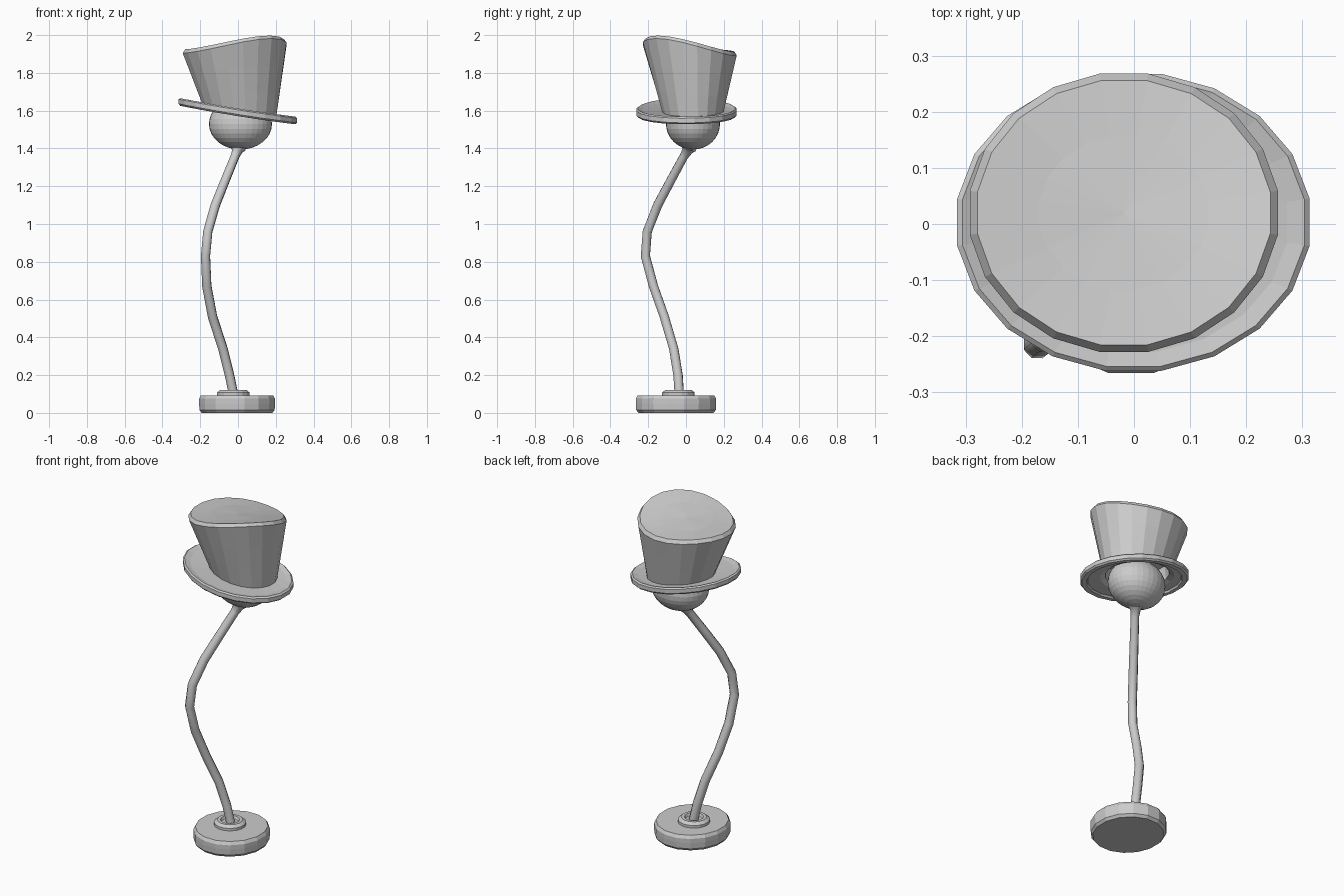
import bpy, bmesh
from math import sin, cos, tau, radians

if "Cube" in bpy.data.objects:
    bpy.data.objects.remove(bpy.data.objects["Cube"])


def ring(cx, cy, rx, ry, z, n=20):
    """Elliptical ring; z is a number or a height function of x, y."""
    pts = []
    for i in range(n):
        a = tau * (i + 0.5) / n
        x, y = cx + rx * cos(a), cy + ry * sin(a)
        pts.append((x, y, z(x, y) if callable(z) else z))
    return pts


def loft(name, rings):
    """Skin a list of rings (bottom to top) and close both ends."""
    bm = bmesh.new()
    loops = [[bm.verts.new(p) for p in r] for r in rings]
    n = len(loops[0])
    for a, b in zip(loops, loops[1:]):
        for i in range(n):
            j = (i + 1) % n
            bm.faces.new((a[i], a[j], b[j], b[i]))
    for end in (loops[0], loops[-1]):
        c = [sum(v.co[k] for v in end) / n for k in range(3)]
        centre = bm.verts.new(c)
        for i in range(n):
            bm.faces.new((end[i], end[(i + 1) % n], centre))
    bmesh.ops.recalc_face_normals(bm, faces=bm.faces)
    me = bpy.data.meshes.new(name)
    bm.to_mesh(me)
    bm.free()
    ob = bpy.data.objects.new(name, me)
    bpy.context.collection.objects.link(ob)
    return ob


# Weighted foot with a softened edge
loft("base", [ring(-0.005, -0.053, 0.205 * s, 0.217 * s, z, 16) for s, z in
              [(0.93, 0.0), (0.99, 0.015), (1, 0.05), (1, 0.075), (0.95, 0.093)]])

# Stepped collar where the pole enters the foot
loft("base_collar", [ring(-0.025, -0.04, r, r, z, 16) for r, z in
                     [(0.088, 0.08), (0.088, 0.108), (0.07, 0.122),
                      (0.052, 0.122), (0.045, 0.108)]])

# Bent pole, flaring into the head
path = [(-0.022, -0.035, 0.09), (-0.045, -0.042, 0.2), (-0.08, -0.065, 0.34),
        (-0.135, -0.115, 0.51), (-0.165, -0.172, 0.67), (-0.172, -0.215, 0.83),
        (-0.16, -0.205, 0.96), (-0.12, -0.15, 1.1), (-0.06, -0.07, 1.25),
        (-0.015, -0.01, 1.36), (-0.004, 0.008, 1.39), (0.0, 0.014, 1.405)]
radii = [0.026] * 8 + [0.025, 0.024, 0.03, 0.045]
cu = bpy.data.curves.new("pole", 'CURVE')
cu.dimensions = '3D'
cu.bevel_depth = 1.0
cu.bevel_resolution = 2
cu.use_fill_caps = True
sp = cu.splines.new('POLY')
sp.points.add(len(path) - 1)
for p, co, r in zip(sp.points, path, radii):
    p.co = (*co, 1)
    p.radius = r
pole = bpy.data.objects.new("pole", cu)
bpy.context.collection.objects.link(pole)
bpy.context.view_layer.objects.active = pole
pole.select_set(True)
bpy.ops.object.convert(target='MESH')

# Rounded head under the hat
bpy.ops.mesh.primitive_uv_sphere_add(segments=32, ring_count=16, radius=1,
                                     location=(0.013, 0.037, 1.53))
head = bpy.context.object
head.name = "head"
head.scale = (0.167, 0.143, 0.136)


# Curled, tilted brim height and saddle-shaped crown height
def brim_z(offset):
    return lambda x, y: 1.56 - 0.16 * x + 0.2 * x * x + 0.2 * y * y + offset


def top_z(offset):
    return lambda x, y: (1.941 + 0.1 * x - 0.14 * y - 0.5 * x * y
                         + 0.15 * x * x + 0.1 * y * y + offset)


def brim_ring(s, offset):
    return ring(-0.001, 0.003, 0.318 * s, 0.268 * s, brim_z(offset))


def hat_ring(s, offset):
    return ring(0.008, 0.037, 0.197 * s, 0.164 * s, brim_z(offset))


def top_ring(s, offset):
    return ring(-0.018, 0.02, 0.278 * s, 0.251 * s, top_z(offset))


def mix(a, b, t):
    return [tuple(u + (v - u) * t for u, v in zip(p, q)) for p, q in zip(a, b)]


# Hat: recessed underside, brim, flaring crown and bevelled top
foot, rim = hat_ring(1, 0.033), top_ring(1, -0.02)
loft("hat", [
    hat_ring(0.9, 0.11), hat_ring(0.95, 0.03), hat_ring(1.1, 0.015),
    brim_ring(0.86, 0.012), brim_ring(0.88, 0.0), brim_ring(0.97, -0.002),
    brim_ring(1, 0.006), brim_ring(1, 0.03), brim_ring(0.97, 0.038),
    brim_ring(0.87, 0.033), foot,
    mix(foot, rim, 0.3), mix(foot, rim, 0.65), rim,
    top_ring(0.95, 0.0), top_ring(0.55, 0.004)])
